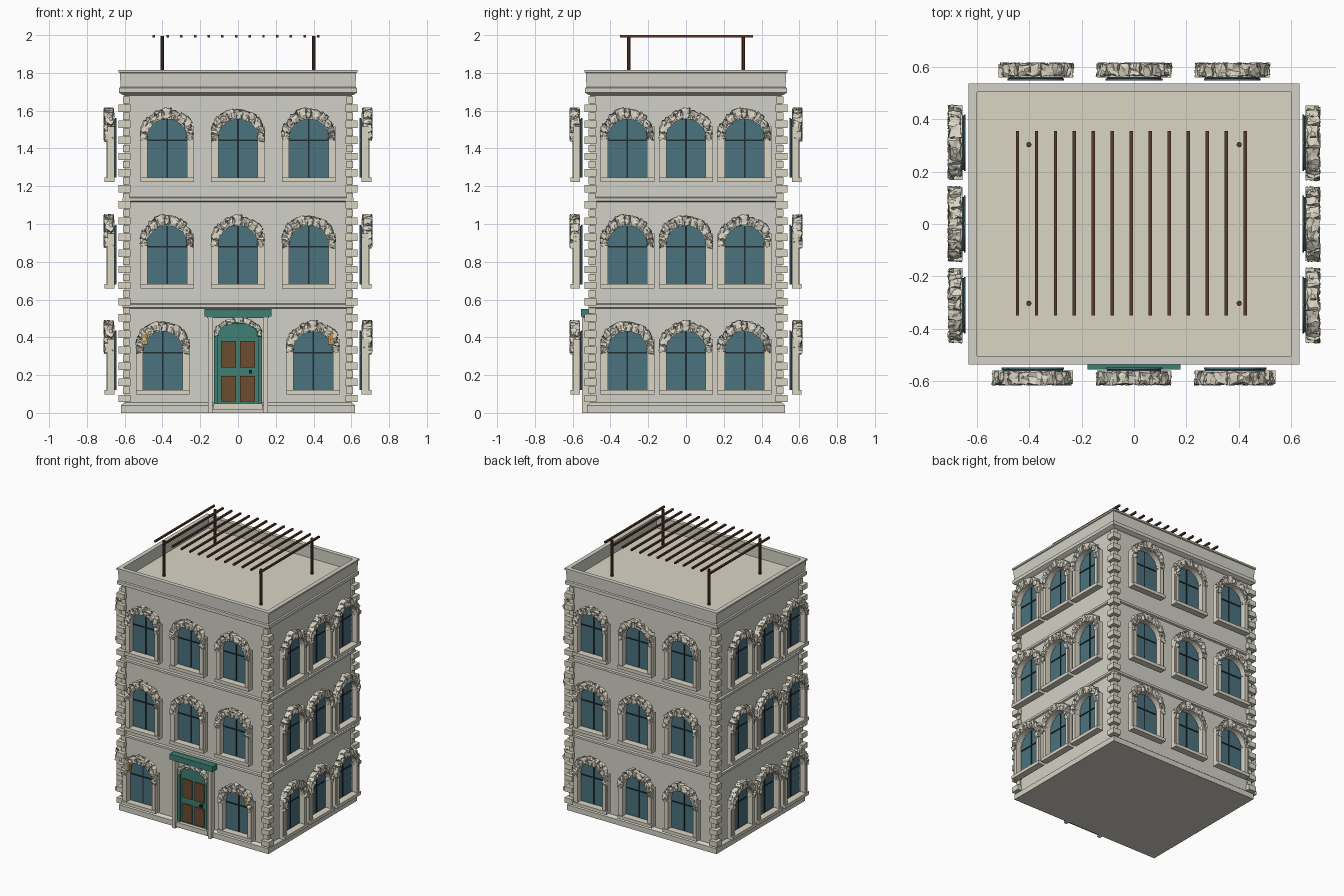
import bpy, bmesh, math, random
from mathutils import Vector

if "Cube" in bpy.data.objects:
    bpy.data.objects.remove(bpy.data.objects["Cube"])

random.seed(4)
WX, WY = 0.60, 0.505          # wall half sizes


def mat(name, r, g, b):
    m = bpy.data.materials.new(name)
    m.diffuse_color = (r, g, b, 1)
    m.use_nodes = True
    m.node_tree.nodes["Principled BSDF"].inputs["Base Color"].default_value = m.diffuse_color
    return m


WALL = mat("wall_stone", 0.65, 0.64, 0.57)
TRIM = mat("trim_stone", 0.70, 0.67, 0.56)
GLASS = mat("blue_glass", 0.07, 0.17, 0.21)
DARK = mat("dark_bar", 0.015, 0.025, 0.03)
TEAL = mat("teal_paint", 0.05, 0.21, 0.17)
WOOD = mat("door_wood", 0.15, 0.07, 0.03)
BEAM = mat("pergola_wood", 0.10, 0.045, 0.022)
GOLD = mat("lantern_gold", 0.5, 0.3, 0.09)


def make_mesh(name, bm, material):
    bmesh.ops.recalc_face_normals(bm, faces=bm.faces)
    me = bpy.data.meshes.new(name)
    bm.to_mesh(me)
    bm.free()
    me.materials.append(material)
    return me


def place(name, me, loc=(0, 0, 0), rot=0):
    o = bpy.data.objects.new(name, me)
    o.location = loc
    o.rotation_euler.z = rot
    bpy.context.collection.objects.link(o)
    return o


def add_box(bm, x0, x1, y0, y1, z0, z1):
    vs = bmesh.ops.create_cube(bm, size=1)["verts"]
    for v in vs:
        v.co = Vector(((x0 + x1) / 2 + v.co.x * (x1 - x0),
                       (y0 + y1) / 2 + v.co.y * (y1 - y0),
                       (z0 + z1) / 2 + v.co.z * (z1 - z0)))


def boxes(name, material, *dims):
    bm = bmesh.new()
    for d in dims:
        add_box(bm, *d)
    return make_mesh(name, bm, material)


def arch(hw, zb, zs, rz, n=16):
    """Outline of an arched opening: jambs plus an elliptical head."""
    pts = [(hw, zb)]
    pts += [(hw * math.cos(math.pi * i / n), zs + rz * math.sin(math.pi * i / n)) for i in range(n + 1)]
    return pts + [(-hw, zb)]


def arch_panel(name, material, outline, y0, y1):
    bm = bmesh.new()
    f = bm.faces.new([bm.verts.new((x, y1, z)) for x, z in outline])
    ext = bmesh.ops.extrude_face_region(bm, geom=[f])["geom"]
    for v in ext:
        if isinstance(v, bmesh.types.BMVert):
            v.co.y = y0
    return make_mesh(name, bm, material)


def arch_frame(name, material, outer, inner, y0, y1):
    bm = bmesh.new()
    rows = [[bm.verts.new((x, y, z)) for x, z in pts]
            for pts, y in ((outer, y1), (outer, y0), (inner, y0), (inner, y1))]
    n = len(outer)
    for k in range(4):
        a, b = rows[k], rows[(k + 1) % 4]
        for i in range(n - 1):
            bm.faces.new((a[i], a[i + 1], b[i + 1], b[i]))
    bm.faces.new([r[0] for r in rows])
    bm.faces.new([r[-1] for r in rows])
    return make_mesh(name, bm, material)


def arch_stones(name, hw, zs, rz, wide, tall, y0, y1, count=11, rough=0.007):
    """Rough stones following an elliptical arch."""
    bm = bmesh.new()
    cuts = [math.radians(-12 + 204 * i / count) + random.uniform(-.04, .04) for i in range(count + 1)]
    for a0, a1 in zip(cuts, cuts[1:]):
        st = bmesh.new()
        bmesh.ops.create_cube(st, size=1)
        bmesh.ops.subdivide_edges(st, edges=st.edges[:], cuts=2, use_grid_fill=True)
        grow = random.uniform(0.75, 1.08)
        for v in st.verts:
            t, u, w = v.co.x + .5, v.co.y + .5, (v.co.z + .5) * grow
            a = a0 + (a1 - a0) * (0.04 + 0.92 * t)
            v.co = Vector(((hw + wide * w) * math.cos(a), y1 + (y0 - y1) * u,
                           zs + (rz + tall * w) * math.sin(a)))
            v.co += Vector([random.uniform(-rough, rough) for _ in range(3)])
        tmp = bpy.data.meshes.new("tmp")
        st.to_mesh(tmp)
        st.free()
        bm.from_mesh(tmp)
        bpy.data.meshes.remove(tmp)
    return make_mesh(name, bm, TRIM)


# Building shell: one profile (offset from wall, height) swept round the rectangle
profile = [(.02, 0), (.02, .04), (.008, .05), (0, .055)]
for z in (.565, 1.13):
    profile += [(0, z - .013), (.012, z - .008), (.012, z + .008), (0, z + .013)]
profile += [(0, 1.68), (.012, 1.685), (.03, 1.695), (.03, 1.72), (.022, 1.725),
            (.025, 1.80), (.032, 1.803), (.032, 1.815), (0, 1.815), (0, 1.725)]
bm = bmesh.new()
rings = [[bm.verts.new((sx * (WX + d), sy * (WY + d), z))
          for sx, sy in ((1, 1), (-1, 1), (-1, -1), (1, -1))] for d, z in profile]
for a, b in zip(rings, rings[1:]):
    for i in range(4):
        bm.faces.new((a[i], a[(i + 1) % 4], b[(i + 1) % 4], b[i]))
bm.faces.new(rings[0])
bm.faces.new(rings[-1])
place("building_shell", make_mesh("building_shell", bm, WALL))
place("roof_floor", boxes("roof_floor", TRIM, (-WX, WX, -WY, WY, 1.72, 1.728)))

# Corner quoins, alternating large and small
bm = bmesh.new()
z, h, k = 0.055, 0.0427, 0
while z + h < 1.69:
    d, s = ((.032, .062), (.010, .036))[k % 2]
    for sx in (-1, 1):
        for sy in (-1, 1):
            xs = sorted((sx * (WX + d), sx * (WX + d - s)))
            ys = sorted((sy * (WY + d), sy * (WY + d - s)))
            add_box(bm, *xs, *ys, z + .002, z + h - .002)
    z += h
    k += 1
place("corner_quoins", make_mesh("corner_quoins", bm, TRIM))

# Window parts, local origin on the wall at the bottom of the glass, facing -y
glass = arch_panel("window_glass", GLASS, arch(.108, 0, .215, .1), -.050, -.044)
frame = arch_frame("window_frame", TRIM, arch(.130, -.01, .215, .13),
                   arch(.104, -.01, .215, .095), -.097, -.055)
trims = boxes("window_sill", TRIM, (-.142, .142, -.106, -.055, -.022, .002),
              (-.142, -.126, -.09, -.055, -.01, .27), (.126, .142, -.09, -.055, -.01, .27))
bars = boxes("window_bars", DARK, (-.004, .004, -.055, -.047, 0, .31),
             (-.104, .104, -.055, -.047, .195, .203))
stones = [arch_stones("window_arch_stones", .106, .225, .09, .037, .053, -.106, -.062)
          for _ in range(4)]


def window(name, x, y, z, rot):
    for part, me in (("glass", glass), ("frame", frame), ("sill", trims), ("bars", bars),
                     ("arch_stones", random.choice(stones))):
        place(f"{name}_window_{part}", me, (x, y, z), rot)


for floor, z in enumerate((.12, .68, 1.245)):
    for c in (-1, 0, 1):
        if floor or c:
            window("front", c * (.375 if floor else .398), -WY, z, 0)
        window("back", c * .375, WY, z, math.pi)
        window("right", WX, c * .31, z, math.pi / 2)
        window("left", -WX, c * .31, z, -math.pi / 2)

# Front door: arched leaf, panels, knob, surround, lintel and step
at = (0, -WY, 0)
place("door_leaf", arch_panel("door_leaf", TEAL, arch(.125, .02, .42, .07), -.018, .01), at)
place("door_frame", arch_frame("door_frame", TEAL, arch(.127, .02, .42, .075),
                               arch(.108, .02, .42, .06), -.03, 0), at)
place("door_panels", boxes("door_panels", WOOD, *[
    (x, x + .08, -.026, -.01, z0, z1)
    for x in (-.09, .01) for z0, z1 in ((.06, .195), (.24, .38))]), at)
place("door_knob", boxes("door_knob", DARK, (.057, .075, -.036, -.015, .208, .226)), at)
place("door_arch_stones", arch_stones("door_arch_stones", .105, .42, .055, .022, .03,
                                      -.040, -.005, 9, .004), at)
place("door_pilasters", boxes("door_pilasters", TRIM, *[
    (s * .148 - .012, s * .148 + .012, -.046, .01, 0, .505) for s in (-1, 1)]), at)
place("door_lintel", boxes("door_lintel", TEAL, (-.165, .165, -.044, .01, .503, .535),
                           (-.178, .178, -.050, .01, .51, .55)), at)
place("door_step", boxes("door_step", TRIM, (-.13, .13, -.045, 0, .015, .05),), at)

# Lanterns beside the door windows
for s, side in ((-1, "left"), (1, "right")):
    x = s * .492
    place(side + "_lantern", boxes("lantern", GOLD, (x - .015, x + .015, -.612, -.582, .362, .415),
                                   (x - .019, x + .019, -.614, -.578, .415, .422)))

# Roof pergola: round posts and slats
bm = bmesh.new()
for sx in (-1, 1):
    for sy in (-1, 1):
        vs = bmesh.ops.create_cone(bm, cap_ends=True, segments=10, radius1=.01, radius2=.01,
                                   depth=.27)["verts"]
        bmesh.ops.translate(bm, verts=vs, vec=(sx * .402, sy * .303, 1.86))
place("pergola_posts", make_mesh("pergola_posts", bm, BEAM))
place("pergola_slats", boxes("pergola_slats", BEAM, *[
    (-.445 + .0725 * i - .0065, -.445 + .0725 * i + .0065, -.35, .355, 1.987, 2.0)
    for i in range(13)]))
